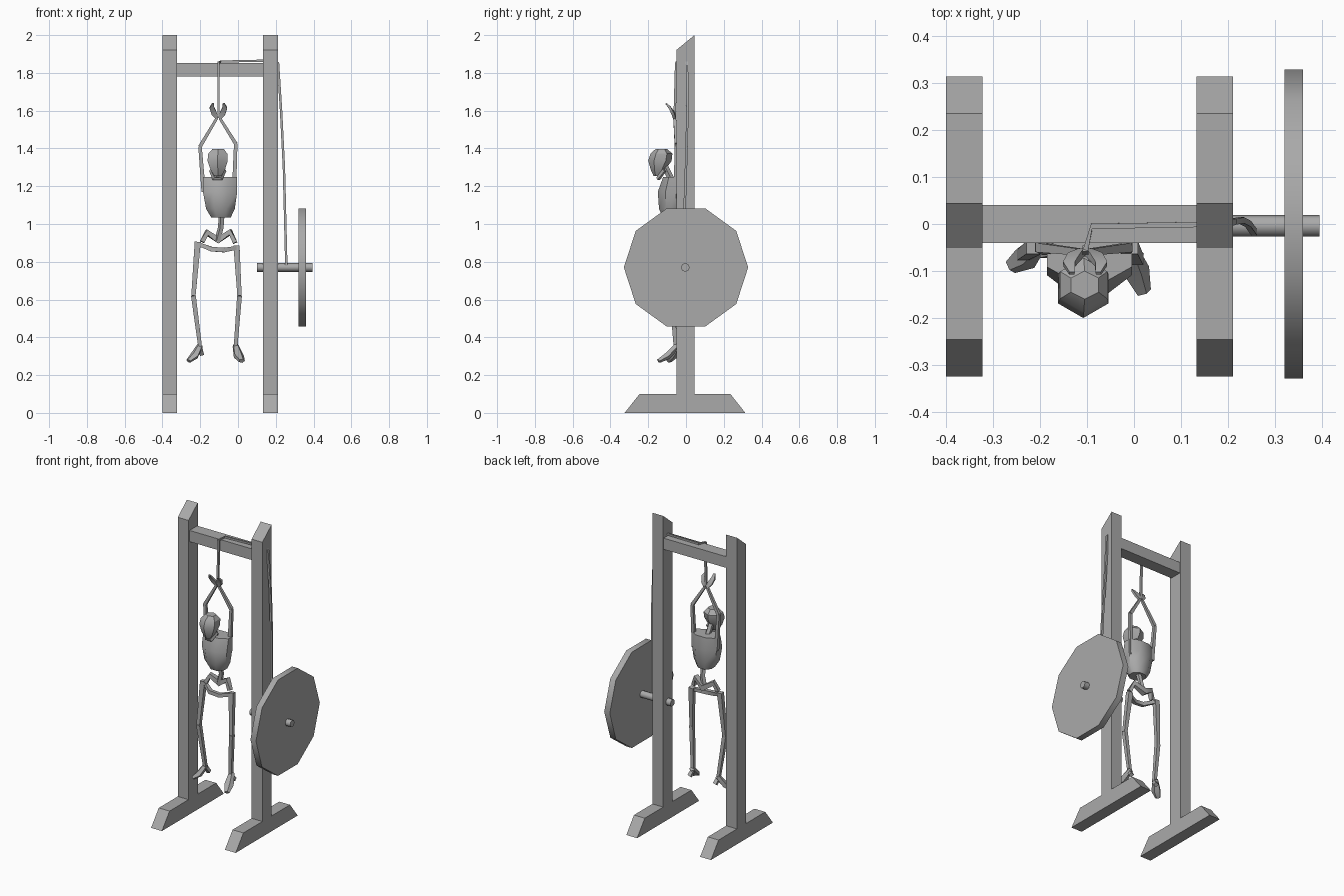
import bpy, bmesh, math
from mathutils import Vector

grey = bpy.data.materials.new("plain grey")
grey.diffuse_color = (0.4, 0.4, 0.4, 1)


def finish(name, bm, angle=46):
    bmesh.ops.recalc_face_normals(bm, faces=bm.faces)
    me = bpy.data.meshes.new(name)
    bm.to_mesh(me)
    bm.free()
    me.materials.append(grey)
    me.shade_smooth()
    me.set_sharp_from_angle(angle=math.radians(angle))
    ob = bpy.data.objects.new(name, me)
    bpy.context.collection.objects.link(ob)
    return ob


def skin(name, rings, angle=46):
    """Bridge equal rings of points and cap both ends."""
    bm = bmesh.new()
    vs = [[bm.verts.new(p) for p in r] for r in rings]
    n = len(vs[0])
    for a, b in zip(vs, vs[1:]):
        for i in range(n):
            j = (i + 1) % n
            bm.faces.new((a[i], a[j], b[j], b[i]))
    bm.faces.new(vs[0])
    bm.faces.new(vs[-1])
    return finish(name, bm, angle)


def extrude_x(name, x0, x1, profile):
    """Extrude a (y, z) profile along x."""
    return skin(name, [[(x, y, z) for y, z in profile] for x in (x0, x1)])


def tube(name, pts, radii, n=5, ref=(0, 1, 0)):
    """Tapered tube; each radius is a number or an (across, along ref) pair."""
    pts = [Vector(p) for p in pts]
    rings = []
    for i, p in enumerate(pts):
        t = (pts[min(i + 1, len(pts) - 1)] - pts[max(i - 1, 0)]).normalized()
        u = t.cross(Vector(ref)).normalized()
        v = u.cross(t)
        r = radii[i]
        ra, rb = r if isinstance(r, tuple) else (r, r)
        rings.append([p + u * ra * math.cos(a) + v * rb * math.sin(a)
                      for a in (math.tau * (k + 0.5) / n for k in range(n))])
    return skin(name, rings)


def stack(name, rings, n, angle=46):
    """Stack of horizontal ellipses (x, y, z, rx, ry)."""
    return skin(name, [[(x + rx * math.cos(a), y + ry * math.sin(a), z)
                        for a in (math.tau * (k + 0.5) / n for k in range(n))]
                       for x, y, z, rx, ry in rings], angle)


# wooden frame: posts with sloped tops, splayed feet, crossbar
for side, x in (("left", -0.40), ("right", 0.133)):
    extrude_x(side + "_post", x, x + 0.078,
              [(-0.05, 0.02), (0.045, 0.02), (0.045, 2.0), (-0.05, 1.922)])
    extrude_x(side + "_base_foot", x, x + 0.078,
              [(-0.325, 0), (0.314, 0), (0.235, 0.1), (-0.246, 0.1)])
extrude_x("crossbar", -0.325, 0.14,
          [(-0.04, 1.78), (0.04, 1.78), (0.04, 1.853), (-0.04, 1.853)])

# winch wheel and axle
for name, x0, x1, r, n, cy in (("wheel", 0.32, 0.36, 0.329, 10, 0.0),
                               ("axle", 0.10, 0.395, 0.023, 8, -0.004)):
    extrude_x(name, x0, x1, [(cy + r * math.cos(math.tau * k / n),
                              0.77 + r * math.sin(math.tau * k / n)) for k in range(n)])

# rope: hanging part, part over the bar, part down to the axle
tube("rope_hanging", [(-0.103, -0.06, 1.57), (-0.103, -0.052, 1.855)], [0.009, 0.009], 4)
tube("rope_over_bar", [(-0.103, -0.055, 1.853), (-0.09, -0.005, 1.86), (0.2, 0, 1.866)],
     [0.008] * 3, 4, (0, 0, 1))
tube("rope_to_axle", [(0.195, 0, 1.868), (0.212, 0.005, 1.85), (0.228, 0.008, 1.6),
                      (0.243, 0, 1.3), (0.256, -0.018, 0.77)], [0.009] * 5, 4)

# skull and jaw
stack("skull", [(-0.107, -0.15, 1.255, 0.022, 0.022), (-0.107, -0.148, 1.285, 0.043, 0.038),
                (-0.108, -0.138, 1.335, 0.062, 0.062), (-0.107, -0.130, 1.372, 0.058, 0.058),
                (-0.105, -0.130, 1.398, 0.034, 0.030)], 6, 30)
tube("jaw", [(-0.142, -0.115, 1.285), (-0.125, -0.147, 1.24), (-0.092, -0.147, 1.24),
             (-0.072, -0.115, 1.285)], [0.012] * 4, 4, (0, 0, 1))
tube("neck", [(-0.1, -0.07, 1.22), (-0.105, -0.115, 1.31)], [0.018, 0.018], 5)

# rib cage and spine
stack("rib_cage", [(-0.09, -0.075, 1.035, 0.056, 0.05), (-0.093, -0.08, 1.08, 0.082, 0.068),
                   (-0.095, -0.08, 1.17, 0.098, 0.075), (-0.095, -0.07, 1.25, 0.098, 0.055)], 8, 50)
tube("spine", [(-0.085, -0.06, 1.05), (-0.09, -0.045, 0.98), (-0.108, -0.04, 0.91)],
     [0.017, 0.016, 0.018], 5)

# pelvis
tube("pelvis_wings", [(-0.19, -0.06, 0.905), (-0.165, -0.05, 0.955), (-0.105, -0.03, 0.915),
                      (-0.04, -0.05, 0.957), (-0.015, -0.06, 0.9)],
     [0.017, 0.021, 0.026, 0.021, 0.017], 4)
tube("pelvis_front", [(-0.2, -0.05, 0.89), (-0.14, -0.085, 0.867), (-0.075, -0.085, 0.862),
                      (0.0, -0.05, 0.875)], [0.014, 0.017, 0.017, 0.014], 4)

# limbs
arms = {"left": [(-0.182, -0.055, 1.17), (-0.201, -0.05, 1.41), (-0.112, -0.06, 1.56)],
        "right": [(-0.022, -0.055, 1.15), (-0.012, -0.05, 1.425), (-0.096, -0.06, 1.56)]}
legs = {"left": [(-0.213, -0.05, 0.905), (-0.236, -0.065, 0.62), (-0.2, -0.05, 0.345)],
        "right": [(-0.008, -0.05, 0.885), (0.008, -0.075, 0.62), (-0.013, -0.055, 0.345)]}
toes = {"left": (-0.262, -0.09, 0.275), "right": (0.02, -0.145, 0.275)}
for side in ("left", "right"):
    s, (sh, el, wr) = (-1 if side == "left" else 1), arms[side]
    tube(side + "_upper_arm", [sh, el], [0.016, 0.013], 4)
    tube(side + "_forearm", [el, wr], [0.014, 0.010], 4)
    tube(side + "_hand", [wr, (wr[0] + s * 0.014, -0.068, 1.585),
                          (wr[0] + s * 0.026, -0.085, 1.615), (wr[0] + s * 0.02, -0.105, 1.638)],
         [0.011, (0.021, 0.011), (0.018, 0.009), (0.008, 0.005)], 4)
    hip, knee, ankle = legs[side]
    tube(side + "_thigh", [hip, knee], [(0.023, 0.02), 0.016], 4)
    tube(side + "_shin", [knee, ankle], [0.018, 0.014], 4)
    toe = toes[side]
    mid = (Vector(ankle) + Vector(toe)) / 2 + Vector((0, 0, -0.008))
    tube(side + "_foot", [Vector(ankle) + Vector((0, 0.01, 0.012)), mid, toe],
         [0.017, (0.03, 0.02), (0.017, 0.012)], 5, (0, 0, 1))
    tube(side + "_heel", [ankle, Vector(ankle) + Vector((0.008, 0.025, -0.035))],
         [0.014, 0.016], 4)
